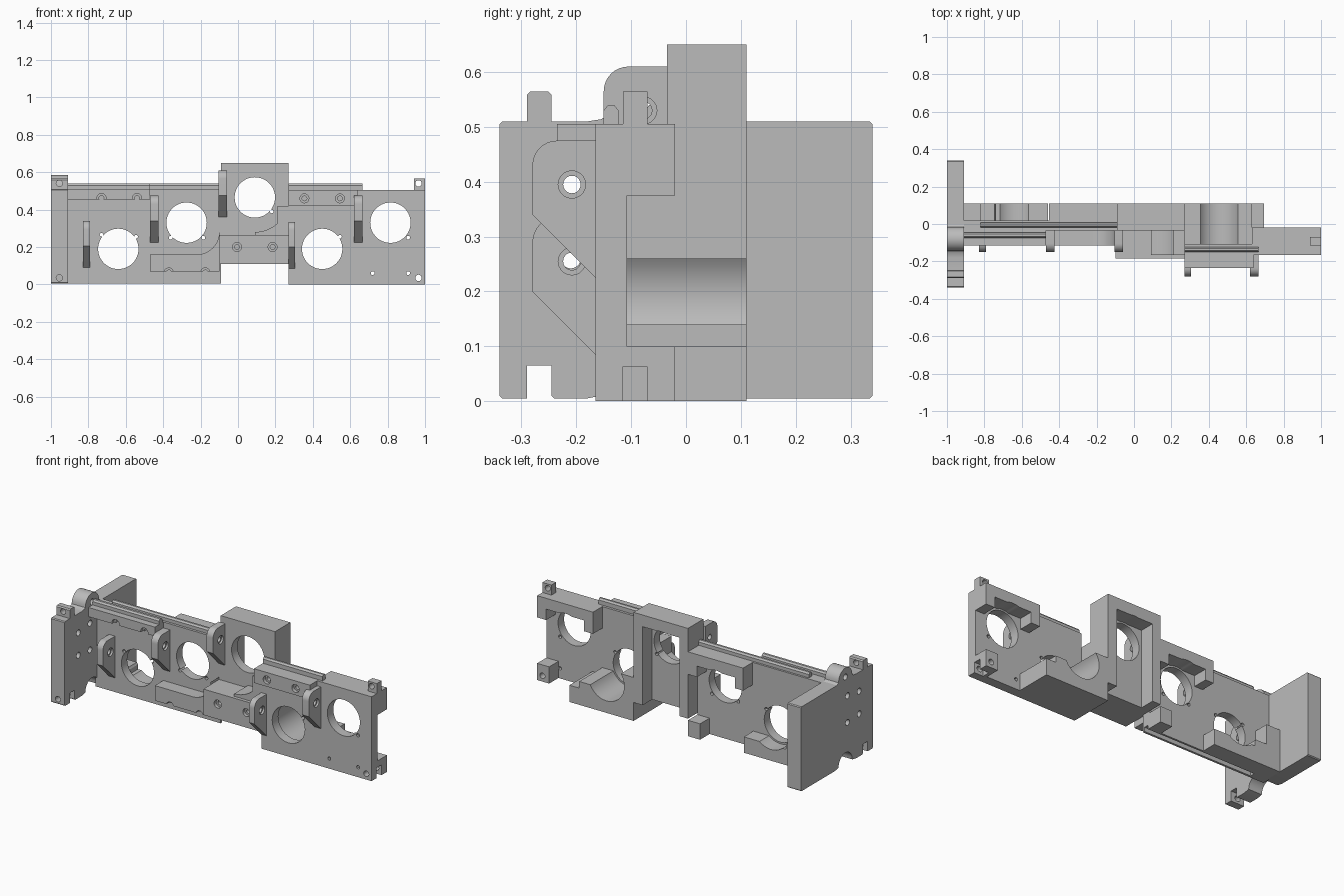
import bpy, bmesh, math
from mathutils import Vector

mat = bpy.data.materials.new("plain_grey")
mat.diffuse_color = (0.5, 0.5, 0.5, 1)


def prism(name, pts, axis, a, b):
    """Extrude a 2D outline: axis 'y' takes (x, z), axis 'x' takes (y, z)."""
    place = (lambda u, v, d: (u, d, v)) if axis == 'y' else (lambda u, v, d: (d, u, v))
    bm = bmesh.new()
    face = bm.faces.new([bm.verts.new(place(u, v, a)) for u, v in pts])
    ext = bmesh.ops.extrude_face_region(bm, geom=[face])
    verts = [g for g in ext["geom"] if isinstance(g, bmesh.types.BMVert)]
    bmesh.ops.translate(bm, verts=verts, vec=Vector(place(0, 0, b - a)))
    bmesh.ops.recalc_face_normals(bm, faces=bm.faces)
    me = bpy.data.meshes.new(name)
    bm.to_mesh(me)
    bm.free()
    me.materials.append(mat)
    ob = bpy.data.objects.new(name, me)
    bpy.context.collection.objects.link(ob)
    return ob


def box(name, x0, x1, y0, y1, z0, z1):
    return prism(name, [(x0, z0), (x1, z0), (x1, z1), (x0, z1)], 'y', y0, y1)


def arc(cx, cy, r, a0, a1, n=10):
    return [(cx + r * math.cos(math.radians(a0 + (a1 - a0) * i / n)),
             cy + r * math.sin(math.radians(a0 + (a1 - a0) * i / n))) for i in range(n + 1)]


def hole(u, v, r, axis, a, b, n=32):
    return prism("cutter", arc(u, v, r, 0, 360, n)[:-1], axis, a, b)


def cut(ob, cutters):
    for c in cutters:
        m = ob.modifiers.new("cut", 'BOOLEAN')
        m.operation, m.solver, m.object = 'DIFFERENCE', 'EXACT', c
    bpy.context.view_layer.update()
    ev = ob.evaluated_get(bpy.context.evaluated_depsgraph_get())
    me = bpy.data.meshes.new_from_object(ev)
    ob.modifiers.clear()
    ob.data = me
    for c in cutters:
        bpy.data.objects.remove(c, do_unlink=True)
    return ob


def bore(cx, cz, r=0.108):
    return hole(cx, cz, r, 'y', -0.4, 0.4, 48)


def pins(pts, r=0.01):
    return [hole(x, z, r, 'y', -0.4, 0.4, 12) for x, z in pts]


def screws(pts, front):
    """Through hole with a shallow counterbore on the front."""
    return ([hole(x, z, 0.013, 'y', -0.4, 0.0, 16) for x, z in pts] +
            [hole(x, z, 0.024, 'y', front - 0.05, front + 0.02, 20) for x, z in pts])


# Main panels with their round openings
cut(box("left_panel", -0.92, -0.09, -0.035, 0.02, 0.005, 0.51),
    [bore(-0.64, 0.19), bore(-0.275, 0.33),
     box("cutter", -0.82, -0.05, -0.022, 0.008, -0.1, 0.03)]
    + pins([(-0.73, 0.265), (-0.545, 0.255), (-0.185, 0.25), (-0.36, 0.25)]))
cut(box("center_panel", -0.09, 0.27, -0.035, 0.02, 0.11, 0.65),
    [bore(0.09, 0.465)] + pins([(0.18, 0.39)]))
cut(box("right_panel", 0.27, 1.0, -0.165, -0.108, 0.0, 0.505),
    [bore(0.45, 0.19), bore(0.815, 0.33), hole(0.965, 0.035, 0.017, 'y', -0.3, 0.1, 16),
     box("cutter", 0.94, 1.1, -0.116, -0.07, -0.1, 0.062)]
    + pins([(0.72, 0.06), (0.91, 0.06), (0.545, 0.255), (0.91, 0.25)]))

# End plate: top tab and hump, matching notches below
outline = [(-0.335, 0.005), (-0.29, 0.005), (-0.29, 0.065), (-0.245, 0.065), (-0.245, 0.01),
           (-0.24, 0.005), (-0.18, 0.005)]
outline += arc(-0.08, 0.012, 0.065, 180, 0, 14)
outline += [(0.02, 0.005), (0.335, 0.005), (0.34, 0.01), (0.34, 0.505), (0.335, 0.51), (0.0, 0.51)]
outline += arc(-0.08, 0.52, 0.065, 0, 180, 14)
outline += [(-0.155, 0.514), (-0.18, 0.51), (-0.245, 0.51), (-0.245, 0.558), (-0.251, 0.565),
            (-0.284, 0.565), (-0.29, 0.558), (-0.29, 0.51), (-0.335, 0.51), (-0.34, 0.505),
            (-0.34, 0.01)]
cut(prism("end_plate", outline, 'x', -1.0, -0.91),
    [hole(y, z, 0.018, 'x', -1.1, -0.8, 20) for y, z in
     [(-0.08, 0.53), (-0.21, 0.395), (-0.21, 0.26), (-0.1, 0.41), (-0.1, 0.25)]]
    + [hole(-0.955, z, 0.017, 'y', -0.4, -0.2, 16) for z in (0.035, 0.54)])

# Front strips and center block
cut(box("upper_left_strip", -0.91, -0.47, -0.115, -0.035, 0.455, 0.51),
    screws([(-0.73, 0.462), (-0.54, 0.462)], -0.115))
cut(prism("lower_left_strip", [(-0.47, 0.07), (-0.1, 0.07), (-0.1, 0.28)]
          + arc(-0.22, 0.28, 0.12, 0, -90)[1:] + [(-0.47, 0.16)], 'y', -0.115, -0.035),
    screws([(-0.37, 0.064), (-0.175, 0.064)], -0.115))
cut(box("center_block", -0.1, 0.27, -0.185, -0.035, 0.11, 0.265),
    screws([(-0.005, 0.2), (0.185, 0.2)], -0.185))
prism("center_curved_wall", [(0.27, 0.265), (0.27, 0.42)]
      + [p for p in arc(0.09, 0.46, 0.18, -14, -90)] + [(0.09, 0.265)], 'y', -0.165, -0.035)
cut(box("upper_right_strip", 0.27, 0.64, -0.235, -0.165, 0.42, 0.505),
    screws([(0.355, 0.46), (0.545, 0.46)], -0.235))

# Bracket ears: rounded top, sloping underside, cross hole
for i, (x0, x1, front, top) in enumerate([
        (-0.83, -0.79, -0.035, 0.34), (-0.47, -0.425, -0.035, 0.475),
        (-0.103, -0.06, -0.035, 0.61), (0.27, 0.305, -0.165, 0.335),
        (0.62, 0.665, -0.165, 0.475)]):
    f = front - 0.115
    pts = [(front, top)] + arc(f + 0.045, top - 0.045, 0.045, 90, 180, 8)
    pts += [(f, top - 0.135), (front, top - 0.25)]
    hy, hz = f + 0.072, top - 0.08
    cut(prism("bracket_ear_%d" % (i + 1), pts, 'x', x0, x1),
        [hole(hy, hz, 0.016, 'x', x0 - 0.1, x1 + 0.1, 20),
         hole(hy, hz, 0.025, 'x', x1 - 0.012, x1 + 0.1, 20)])

# Top rails
for name, x0, x1, y0, y1, base in [("front_rail_left", -0.91, -0.47, -0.075, -0.045, 0.5),
                                   ("back_rail_left", -0.82, -0.09, -0.02, 0.008, 0.5),
                                   ("rail_right", 0.27, 0.665, -0.15, -0.123, 0.49)]:
    prism(name, [(y0, base), (y1, base), (y1, 0.53), (y1 - 0.008, 0.54),
                 (y0 + 0.008, 0.54), (y0, 0.53)], 'x', x0, x1)

# Right end tab with hole
cut(box("right_tab", 0.94, 1.0, -0.115, -0.07, 0.5, 0.565),
    [hole(0.965, 0.54, 0.017, 'y', -0.3, 0.1, 16)])

# Back of left panel: top bar with dropped end, tray below the opening, foot
cut(prism("left_back_bar", [(-0.455, 0.375), (-0.4, 0.375), (-0.4, 0.44), (-0.15, 0.44),
                            (-0.15, 0.375), (-0.09, 0.375), (-0.09, 0.51), (-0.455, 0.51)],
          'y', 0.02, 0.11), [bore(-0.275, 0.33, 0.118)])
cut(prism("left_back_tray", [(-0.91, 0.005), (-0.46, 0.005), (-0.46, 0.1), (-0.74, 0.1),
                             (-0.74, 0.14), (-0.82, 0.14), (-0.82, 0.26), (-0.91, 0.26)],
          'y', 0.02, 0.11), [bore(-0.64, 0.19, 0.118)])
box("left_back_foot", -0.17, -0.09, 0.02, 0.11, 0.005, 0.1)

# Back of center panel: frame with top block and two legs
cut(prism("center_back_frame", [(-0.09, 0.11), (-0.035, 0.11), (-0.035, 0.58), (0.21, 0.58),
                                (0.21, 0.11), (0.27, 0.11), (0.27, 0.65), (-0.09, 0.65)],
          'y', 0.02, 0.11), [bore(0.09, 0.465, 0.118)])
box("center_side_wall", 0.21, 0.27, -0.165, 0.02, 0.11, 0.42)

# Back of right panel: top bar, deep tray with curved seat, foot with notch
cut(prism("right_back_bar", [(0.63, 0.375), (0.69, 0.375), (0.69, 0.44), (0.94, 0.44),
                             (0.94, 0.375), (1.0, 0.375), (1.0, 0.505), (0.63, 0.505)],
          'y', -0.108, -0.02), [bore(0.815, 0.33, 0.118)])
cut(prism("right_back_tray", [(0.27, 0.0), (0.695, 0.0), (0.695, 0.1), (0.63, 0.1),
                              (0.63, 0.14), (0.37, 0.14), (0.37, 0.26), (0.27, 0.26)],
          'y', -0.108, 0.11), [bore(0.45, 0.19, 0.118)])
cut(box("right_back_foot", 0.92, 1.0, -0.108, -0.02, 0.0, 0.1),
    [box("cutter", 0.94, 1.1, -0.116, -0.07, -0.1, 0.062),
     hole(0.965, 0.035, 0.017, 'y', -0.3, 0.1, 16)])

# Smooth round surfaces, keep sharp edges
bpy.ops.object.select_all(action='DESELECT')
for ob in bpy.context.scene.objects:
    ob.select_set(True)
    bpy.context.view_layer.objects.active = ob
bpy.ops.object.shade_smooth_by_angle(angle=math.radians(30))
